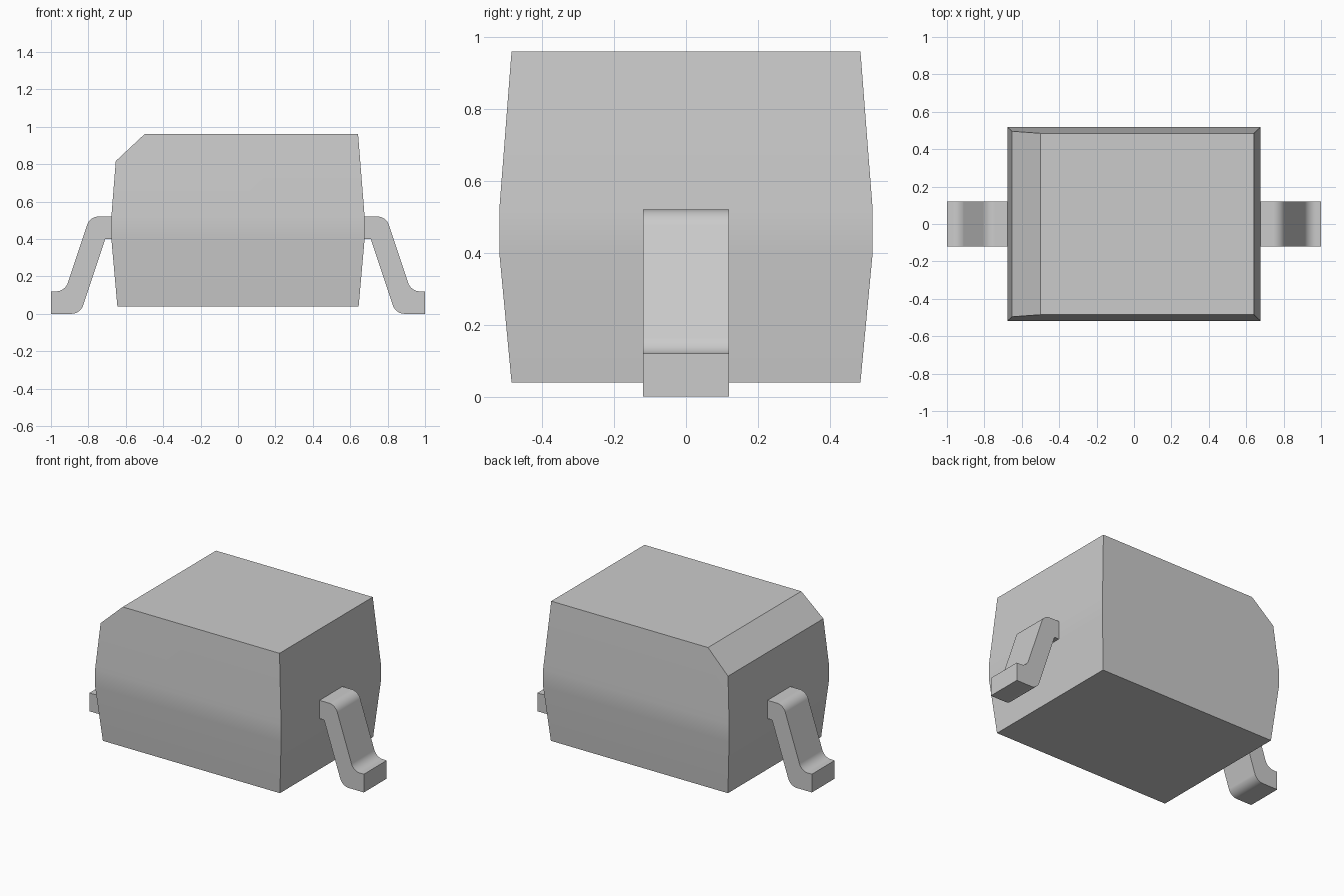
import bpy
import bmesh
import math
from mathutils import Vector

default_cube = bpy.data.objects.get("Cube")
if default_cube:
    bpy.data.objects.remove(default_cube, do_unlink=True)

grey = bpy.data.materials.new("plain grey")
grey.use_nodes = True
colour = (0.6, 0.6, 0.6, 1)
grey.diffuse_color = colour
grey.node_tree.nodes["Principled BSDF"].inputs["Base Color"].default_value = colour


def finish(bm, name):
    """Turn a bmesh into a smooth object with sharp corners and flat large faces."""
    bmesh.ops.recalc_face_normals(bm, faces=bm.faces[:])
    mesh = bpy.data.meshes.new(name)
    bm.to_mesh(mesh)
    bm.free()
    mesh.materials.append(grey)
    obj = bpy.data.objects.new(name, mesh)
    bpy.context.collection.objects.link(obj)
    bpy.ops.object.select_all(action="DESELECT")
    obj.select_set(True)
    bpy.context.view_layer.objects.active = obj
    bpy.ops.object.shade_smooth_by_angle(angle=math.radians(30))
    weighted = obj.modifiers.new("Weighted normals", "WEIGHTED_NORMAL")
    weighted.keep_sharp = True
    return obj


def rounded(previous, corner, following, radius, steps=8):
    """Points of an arc that rounds one profile corner."""
    a = (Vector(previous) - Vector(corner)).normalized()
    b = (Vector(following) - Vector(corner)).normalized()
    half = a.angle(b) / 2
    centre = Vector(corner) + (a + b).normalized() * radius / math.sin(half)
    start = Vector(corner) + a * radius / math.tan(half) - centre
    end = Vector(corner) + b * radius / math.tan(half) - centre
    return [centre + (start.lerp(end, i / steps)).normalized() * radius
            for i in range(steps + 1)]


# Body: stacked rectangles, widest around the middle
bm = bmesh.new()
rings = []
for z, hx, hy in [(0.04, 0.645, 0.485), (0.40, 0.677, 0.519),
                  (0.52, 0.677, 0.519), (0.96, 0.642, 0.485)]:
    rings.append([bm.verts.new((sx * hx, sy * hy, z))
                  for sx, sy in [(-1, -1), (1, -1), (1, 1), (-1, 1)]])
for low, high in zip(rings, rings[1:]):
    for i in range(4):
        j = (i + 1) % 4
        bm.faces.new((low[i], low[j], high[j], high[i]))
bm.faces.new(rings[0][::-1])
bm.faces.new(rings[-1])

# Bevelled marker edge along the top of one end
cut = bmesh.ops.bisect_plane(bm, geom=bm.verts[:] + bm.edges[:] + bm.faces[:],
                             plane_co=(-0.5, 0, 0.96), plane_no=(-0.145, 0, 0.155),
                             clear_outer=True)
bmesh.ops.holes_fill(bm, edges=[e for e in bm.edges if e.is_boundary], sides=0)
finish(bm, "body")

# Bent leads: a rounded profile extruded across the width
corners = [(0.62, 0.52, 0), (0.792, 0.52, 0.065), (0.925, 0.12, 0.065),
           (1, 0.12, 0), (1, 0, 0), (0.843, 0, 0.065),
           (0.71, 0.40, 0), (0.62, 0.40, 0)]
profile = []
for i, (x, z, radius) in enumerate(corners):
    if radius:
        profile += rounded(corners[i - 1][:2], (x, z), corners[i + 1][:2], radius)
    else:
        profile.append(Vector((x, z)))

for name, side in (("left_lead", 1), ("right_lead", -1)):
    bm = bmesh.new()
    face = bm.faces.new([bm.verts.new((side * p.x, -0.119, p.y)) for p in profile])
    extruded = bmesh.ops.extrude_face_region(bm, geom=[face], use_keep_orig=True)
    moved = [v for v in extruded["geom"] if isinstance(v, bmesh.types.BMVert)]
    bmesh.ops.translate(bm, verts=moved, vec=(0, 0.238, 0))
    finish(bm, name)
